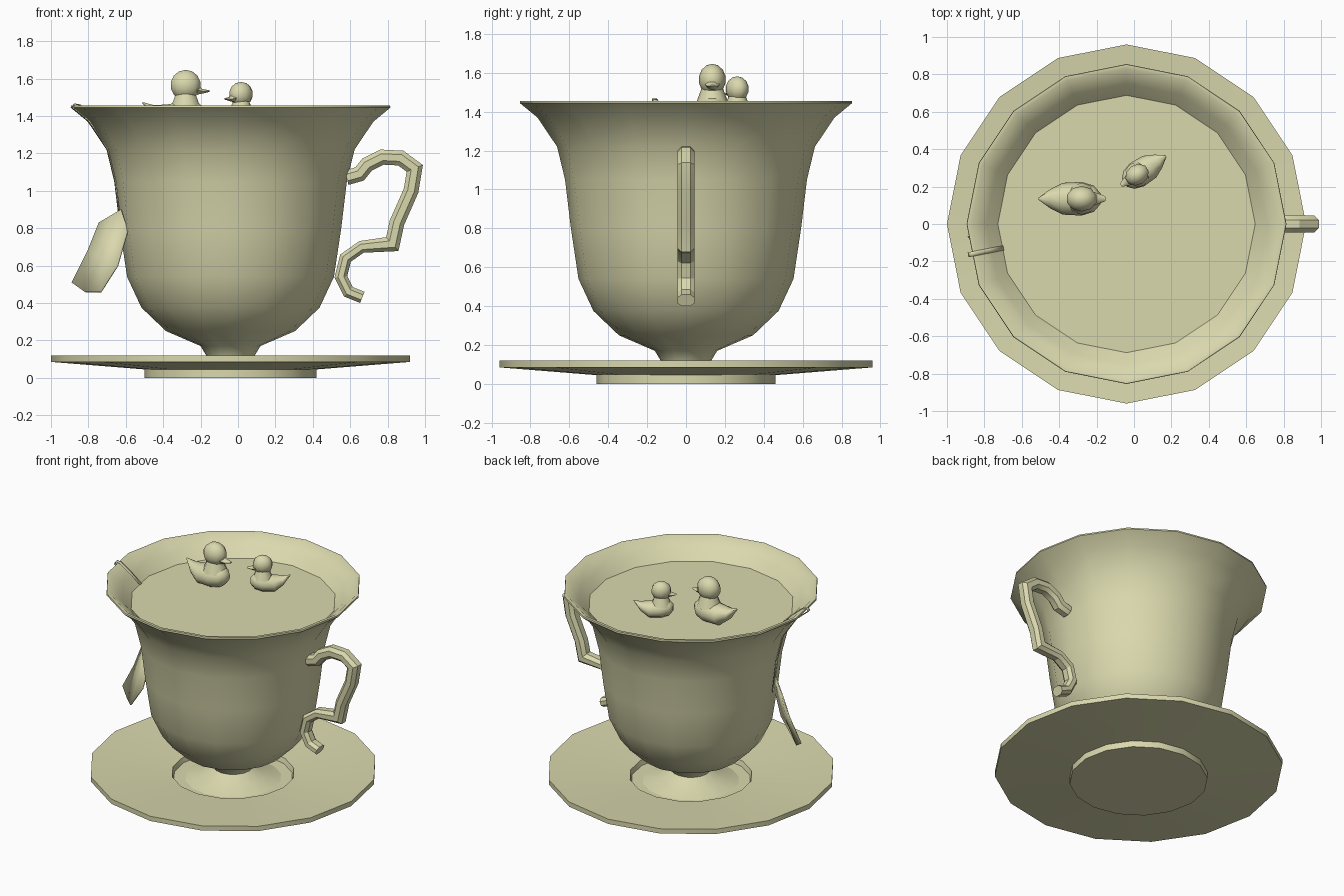
import bpy, bmesh, math
from mathutils import Vector, Matrix

old = bpy.data.objects.get("Cube")
if old:
    bpy.data.objects.remove(old, do_unlink=True)

CENTRE_X = -0.04   # axis of the cup and saucer
SIDES = 16
LIQUID_Z = 1.33

cream = bpy.data.materials.new("pale cream glaze")
cream.use_nodes = True
COLOUR = (0.70, 0.69, 0.42, 1)
cream.diffuse_color = COLOUR
cream.node_tree.nodes["Principled BSDF"].inputs["Base Color"].default_value = COLOUR


def finish(name, bm, angle=40, recalc=True):
    if recalc:
        bmesh.ops.recalc_face_normals(bm, faces=bm.faces)
    mesh = bpy.data.meshes.new(name)
    bm.to_mesh(mesh)
    bm.free()
    obj = bpy.data.objects.new(name, mesh)
    bpy.context.collection.objects.link(obj)
    mesh.materials.append(cream)
    bpy.ops.object.select_all(action='DESELECT')
    obj.select_set(True)
    bpy.context.view_layer.objects.active = obj
    bpy.ops.object.shade_smooth_by_angle(angle=math.radians(angle))
    return obj


def loft(bm, rings, caps=True):
    """Skin a list of equal-length point rings."""
    loops = [[bm.verts.new(p) for p in ring] for ring in rings]
    n = len(loops[0])
    for a, b in zip(loops, loops[1:]):
        for i in range(n):
            j = (i + 1) % n
            bm.faces.new((a[i], a[j], b[j], b[i]))
    if caps:
        bm.faces.new(loops[0][::-1])
        bm.faces.new(loops[-1])


def lathe(name, profile, angle=40):
    bm = bmesh.new()
    turns = [2 * math.pi * i / SIDES for i in range(SIDES)]
    loft(bm, [[(CENTRE_X + r * math.cos(t), r * math.sin(t), z) for t in turns]
              for r, z in profile])
    return finish(name, bm, angle)


# Saucer with foot and sunken well
lathe("saucer", [(0.46, 0), (0.46, 0.045), (0.96, 0.085), (0.96, 0.12),
                 (0.41, 0.075), (0.40, 0.04)], 30)

# Cup: flared foot, stem, bowl, rim, then the inner wall
outer = [(0.16, 0.17), (0.345, 0.25), (0.476, 0.375), (0.553, 0.54), (0.592, 0.80),
         (0.622, 1.05), (0.663, 1.22), (0.764, 1.37), (0.855, 1.445)]
lathe("cup", [(0.33, 0.038), (0.22, 0.07), (0.13, 0.12)] + outer +
      [(0.853, 1.456), (0.832, 1.456), (0.75, 1.39), (0.675, 1.315)], 45)
lathe("liquid", [(0.688, LIQUID_Z - 0.01), (0.688, LIQUID_Z)])

# Scroll handle: chamfered section swept along a path in the xz plane
path = [Vector((x, 0, z)) for x, z in [
    (0.58, 1.07), (0.65, 1.09), (0.69, 1.14), (0.77, 1.18), (0.87, 1.175), (0.945, 1.12),
    (0.925, 1.0), (0.85, 0.83), (0.825, 0.715), (0.66, 0.70), (0.575, 0.64),
    (0.55, 0.54), (0.59, 0.46), (0.665, 0.43)]]
section = [(0.045, 0.018), (0.022, 0.04), (-0.022, 0.04), (-0.045, 0.018),
           (-0.045, -0.018), (-0.022, -0.04), (0.022, -0.04), (0.045, -0.018)]
rings = []
for i, p in enumerate(path):
    before = (p - path[max(i - 1, 0)]).normalized()
    after = (path[min(i + 1, len(path) - 1)] - p).normalized()
    tangent = (before + after).normalized()
    mitre = 1 / max(tangent.dot(after if after.length else before), 0.7)
    side = Vector((-tangent.z, 0, tangent.x)) * mitre
    width = 1.0 if i < 9 else 0.8
    rings.append([p + side * n * width + Vector((0, y, 0)) for y, n in section])
bm = bmesh.new()
loft(bm, rings)
finish("handle", bm, 30)


# Tea bag string: a flat band draped over the rim and down the outside
def on_wall(r, z, side):
    a = math.radians(191)
    across = Vector((-math.sin(a), math.cos(a), 0)) * side
    return Vector((CENTRE_X + r * math.cos(a), r * math.sin(a), z)) + across


bm = bmesh.new()
drape = [(r + 0.008, z) for r, z in outer[4:]] + [(0.85, 1.467), (0.82, 1.462),
                                                   (0.74, 1.395), (0.67, 1.33)]
edge = [[bm.verts.new(on_wall(r, z, s)) for r, z in drape] for s in (-0.013, 0.013)]
for i in range(len(drape) - 1):
    bm.faces.new((edge[0][i], edge[1][i], edge[1][i + 1], edge[0][i + 1]))
string = finish("tag_string", bm)
string.modifiers.new("thickness", 'SOLIDIFY').thickness = 0.006

# Paper tag: a curled strip hanging away from the cup
bm = bmesh.new()
rows = [((-0.745, -0.06, 0.83), (-0.628, -0.15, 0.90), (-0.59, -0.19, 0.79)),
        ((-0.805, -0.06, 0.68), (-0.73, -0.12, 0.64), (-0.645, -0.19, 0.60)),
        ((-0.89, -0.07, 0.51), (-0.82, -0.12, 0.46), (-0.735, -0.20, 0.46))]
grid = [[bm.verts.new(p) for p in row] for row in rows]
for a, b in zip(grid, grid[1:]):
    for i in range(2):
        bm.faces.new((a[i], a[i + 1], b[i + 1], b[i]))
tag = finish("paper_tag", bm)
tag.modifiers.new("thickness", 'SOLIDIFY').thickness = 0.008


# Floating ducks, modelled facing +x and then placed
def oval(x, z, ry, rz, n=10):
    turns = [2 * math.pi * i / n for i in range(n)]
    return [(x, ry * math.cos(t), z + rz * math.sin(t)) for t in turns]


def duck(name, location, heading, size):
    bm = bmesh.new()
    # body from pointed tail to chest
    loft(bm, [oval(*r) for r in [
        (-0.18, 0.145, 0.006, 0.004), (-0.12, 0.095, 0.05, 0.04),
        (-0.05, 0.07, 0.085, 0.07), (0.05, 0.078, 0.09, 0.08),
        (0.115, 0.085, 0.07, 0.065), (0.15, 0.09, 0.03, 0.03)]])
    # neck
    bmesh.ops.create_cone(bm, cap_ends=True, segments=10, radius1=0.085, radius2=0.055,
                          depth=0.08, matrix=Matrix.Translation((0.05, 0, 0.155)))
    # head
    bmesh.ops.create_uvsphere(
        bm, u_segments=10, v_segments=7, radius=0.085,
        matrix=Matrix.Translation((0.05, 0, 0.24)) @ Matrix.Diagonal((1, 0.82, 0.96, 1)))
    # beak
    loft(bm, [oval(0.105, 0.218, 0.04, 0.035, 6), oval(0.14, 0.207, 0.028, 0.014, 6),
              oval(0.178, 0.208, 0.012, 0.005, 6)])
    obj = finish(name, bm, 60)
    obj.location = (*location, LIQUID_Z - 0.005)
    obj.rotation_euler.z = math.radians(heading)
    obj.scale = (size,) * 3


duck("large_duck", (-0.33, 0.135), 0, 1.0)
duck("small_duck", (0.05, 0.285), 213, 0.8)
